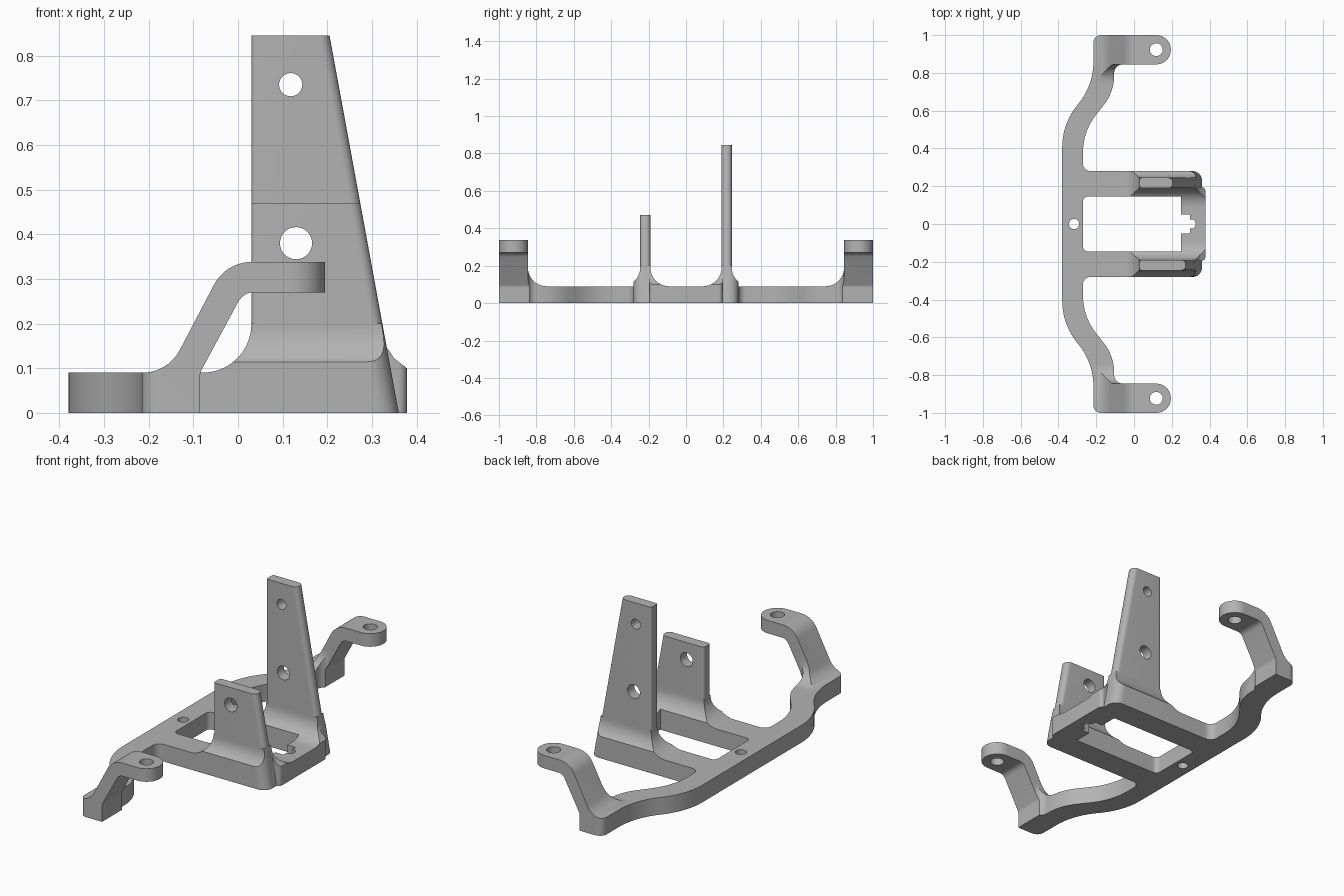
import bpy
import bmesh
from math import pi, cos, sin, tan, atan2
from mathutils import Vector

if "Cube" in bpy.data.objects:
    bpy.data.objects.remove(bpy.data.objects["Cube"])

grey = bpy.data.materials.new("plain_grey")
grey.use_nodes = True
grey.diffuse_color = (0.45, 0.45, 0.45, 1)
grey.node_tree.nodes["Principled BSDF"].inputs["Base Color"].default_value = grey.diffuse_color


def rounded(points, steps=10):
    """Outline whose corners (u, v, radius) become arcs."""
    out = []
    for i, p in enumerate(points):
        c = Vector(p[:2])
        if len(p) < 3:
            out.append(c)
            continue
        a = (Vector(points[i - 1][:2]) - c).normalized()
        b = (Vector(points[(i + 1) % len(points)][:2]) - c).normalized()
        half = a.angle(b) / 2
        centre = c + (a + b).normalized() * p[2] / sin(half)
        start = c + a * p[2] / tan(half) - centre
        end = c + b * p[2] / tan(half) - centre
        turn = atan2(start.cross(end), start.dot(end))
        for k in range(steps + 1):
            t = turn * k / steps
            out.append(centre + Vector((start.x * cos(t) - start.y * sin(t),
                                        start.x * sin(t) + start.y * cos(t))))
    return out


def mirrored(points, axis):
    """Add the reflected half of an outline."""
    flip = [tuple(-c if i == axis else c for i, c in enumerate(p)) for p in points]
    return points + flip[::-1]


def loft(name, low, high):
    """Solid between two matching rings."""
    bm = bmesh.new()
    a = [bm.verts.new(p) for p in low]
    b = [bm.verts.new(p) for p in high]
    bm.faces.new(a)
    bm.faces.new(b)
    for i in range(len(a)):
        bm.faces.new((a[i - 1], a[i], b[i], b[i - 1]))
    bmesh.ops.recalc_face_normals(bm, faces=bm.faces)
    mesh = bpy.data.meshes.new(name)
    bm.to_mesh(mesh)
    bm.free()
    mesh.materials.append(grey)
    obj = bpy.data.objects.new(name, mesh)
    bpy.context.collection.objects.link(obj)
    return obj


def prism(name, points, axis, lo, hi):
    """Outline extruded along the named axis."""
    place = {"X": lambda p, w: (w, p.x, p.y),
             "Y": lambda p, w: (p.x, w, p.y),
             "Z": lambda p, w: (p.x, p.y, w)}[axis]
    ring = rounded(points)
    return loft(name, [place(p, lo) for p in ring], [place(p, hi) for p in ring])


def combine(target, tool, operation):
    mod = target.modifiers.new("combine", "BOOLEAN")
    mod.operation, mod.object, mod.solver = operation, tool, "EXACT"
    bpy.context.view_layer.objects.active = target
    bpy.ops.object.modifier_apply(modifier=mod.name)
    bpy.data.objects.remove(tool)


def drill(target, axis, u, v, radius, lo, hi):
    ring = [(u + radius * cos(k * pi / 16), v + radius * sin(k * pi / 16)) for k in range(32)]
    combine(target, prism("drill", ring, axis, lo, hi), "DIFFERENCE")


def edge_x(z):
    """Sloping outer edge of the uprights."""
    return 0.36 - 0.1834 * z


# Curved spine with a raised mounting arm at each end
plan = mirrored([(-.15, .28), (-.27, .28, .04), (-.27, .49, .32), (-.105, .70, .25),
                 (-.105, .845, .045), (.195, .845, .0765), (.195, 1, .0765),
                 (-.215, 1, .04), (-.215, .735, .35), (-.38, .53, .35)], 1)
# the outline is listed from the inner side round to the outer side
spine = prism("bracket_frame", plan, "Z", 0, .4)
arm_side = [(-.5, 0), (-.085, 0), (-.085, .09, .03), (.012, .27, .04), (.3, .27),
            (.3, .338), (-.027, .338, .095), (-.157, .09, .095), (-.5, .09)]
combine(spine, prism("arm_side", arm_side, "Y", -1.1, 1.1), "INTERSECT")
arm_end = mirrored([(1.05, 0), (1.05, .5), (.845, .5), (.845, .09, .1)], 0)
combine(spine, prism("arm_end", arm_end, "X", -.6, .6), "INTERSECT")

# Frame rails with filleted feet under the uprights
feet = prism("feet", [(-.2, 0), (.4, 0), (.4, .2), (.03, .2), (.03, .09, .109), (-.2, .09)],
             "Y", -.4, .4)
foot_end = mirrored([(.6, 0), (.6, .09), (.245, .09, .1), (.245, .2), (.19, .2),
                     (.19, .09, .1)], 0)
combine(feet, prism("foot_end", foot_end, "X", -.5, .6), "INTERSECT")


def hull_ring(z):
    ring = rounded(mirrored([(-.4, .28), (edge_x(z), .28, .05)], 1))
    return [(p.x, p.y, z) for p in ring]


combine(feet, loft("hull", hull_ring(0), hull_ring(.3)), "INTERSECT")

# Front bridge between the feet
bridge = prism("bridge", mirrored([(.2, .195), (.378, .195, .02)], 1), "Z", 0, .3)
combine(bridge, prism("bridge_side", [(.1, 0), (.4, 0), (.4, .085), (.378, .1), (.35, .122),
                                      (.331, .15), (.31, .2), (.1, .2)],
                      "Y", -.4, .4), "INTERSECT")
combine(bridge, prism("bridge_end", foot_end, "X", -.5, .6), "INTERSECT")

combine(spine, feet, "UNION")
combine(spine, bridge, "UNION")

# Window with a stepped notch
combine(spine, prism("window", mirrored([(-.27, .145, .025), (.25, .145), (.25, .05), (.297, .05),
                                         (.297, .025), (.325, .025, .02)], 1),
                     "Z", -.1, .5), "DIFFERENCE")

# Tapered uprights: short in front, tall behind
for name, side, top in (("short_upright", -1, .47), ("tall_upright", 1, .845)):
    def post_ring(z):
        e = edge_x(z)
        ring = rounded([(.03, .19, .012), (e, .19, .024), (e, .245, .024), (.03, .245, .012)])
        return [(p.x, p.y * side, z) for p in ring]
    post = loft(name, post_ring(.02), post_ring(top))
    combine(spine, post, "UNION")

# Bolt holes
drill(spine, "Y", .13, .38, .036, -.4, .4)
drill(spine, "Y", .118, .735, .026, 0, .4)
drill(spine, "Z", -.317, 0, .027, -.1, .2)
for y in (-.923, .923):
    drill(spine, "Z", .118, y, .034, .2, .5)

# Smooth curves, sharp edges
bpy.ops.object.select_all(action="DESELECT")
spine.select_set(True)
bpy.context.view_layer.objects.active = spine
bpy.ops.object.shade_smooth_by_angle(angle=pi / 6)
